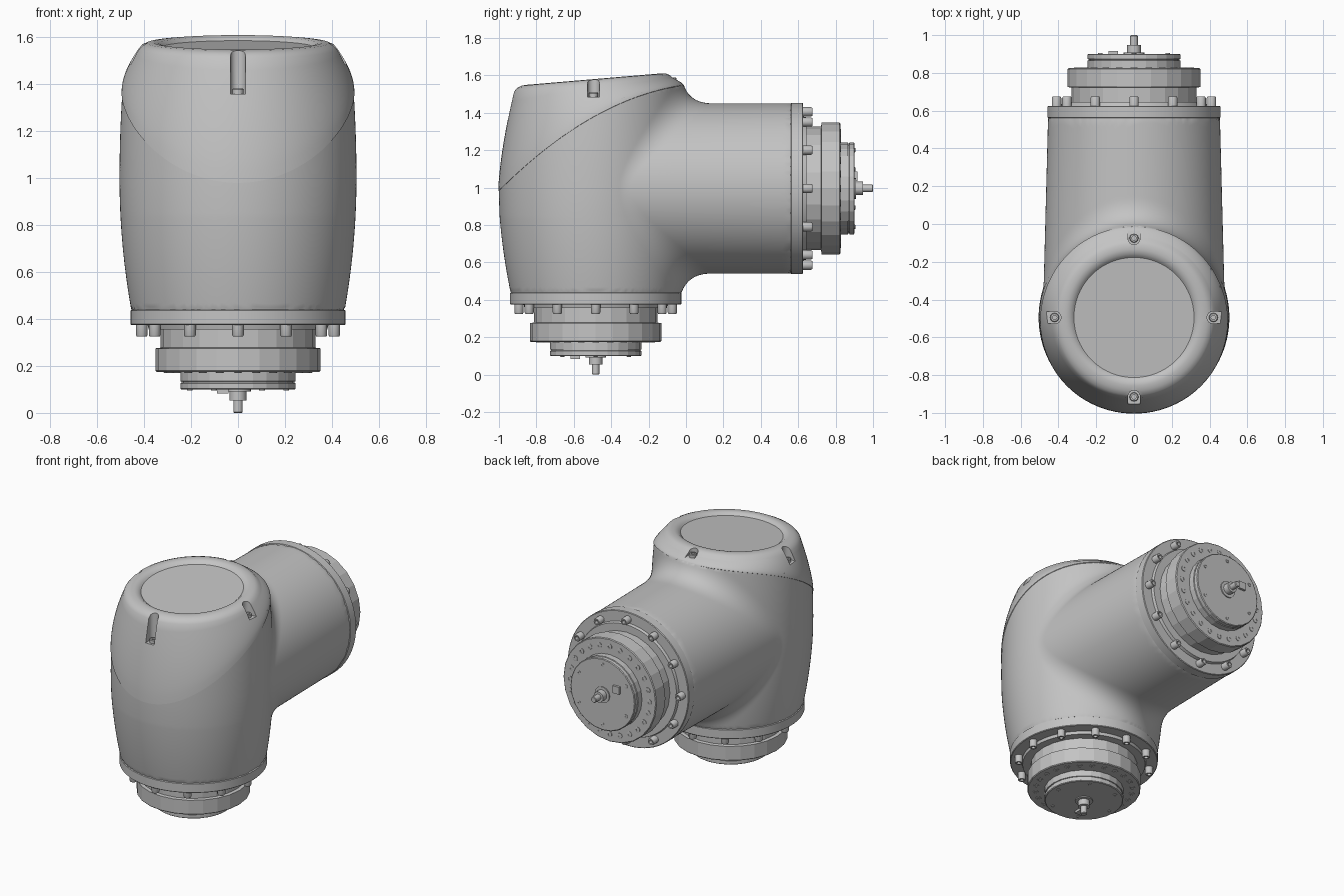
import bpy, bmesh, math
from mathutils import Matrix, Vector

if "Cube" in bpy.data.objects:
    bpy.data.objects.remove(bpy.data.objects["Cube"])

grey = bpy.data.materials.new("light grey")
grey.diffuse_color = (0.55, 0.55, 0.55, 1)
grey.use_nodes = True
grey.node_tree.nodes["Principled BSDF"].inputs["Base Color"].default_value = grey.diffuse_color


def finish(name, bm, angle=35):
    bmesh.ops.recalc_face_normals(bm, faces=bm.faces)
    me = bpy.data.meshes.new(name)
    bm.to_mesh(me)
    bm.free()
    me.materials.append(grey)
    ob = bpy.data.objects.new(name, me)
    bpy.context.collection.objects.link(ob)
    bpy.ops.object.select_all(action='DESELECT')
    ob.select_set(True)
    bpy.context.view_layer.objects.active = ob
    if angle:
        bpy.ops.object.shade_smooth_by_angle(angle=math.radians(angle))
    return ob


def skin(bm, rings):
    """Bridge rings of vertices; a ring of one vertex is a pole."""
    for a, b in zip(rings, rings[1:]):
        n = max(len(a), len(b))
        for i in range(n):
            j = (i + 1) % n
            if len(a) == 1:
                bm.faces.new((a[0], b[i], b[j]))
            elif len(b) == 1:
                bm.faces.new((a[i], b[0], a[j]))
            else:
                bm.faces.new((a[i], b[i], b[j], a[j]))


def lathe(bm, profile, n, mat):
    rings = []
    for r, h in profile:
        count = n if r > 0 else 1
        rings.append([bm.verts.new(mat @ Vector((r * math.cos(2 * math.pi * i / n),
                                                 r * math.sin(2 * math.pi * i / n), h)))
                      for i in range(count)])
    skin(bm, rings)


def screw(bm, r, h, mat):
    """Socket head screw"""
    lathe(bm, [(0, -0.01), (r, -0.01), (r, h * .85), (r * .85, h), (r * .5, h),
               (r * .5, h * .4), (0, h * .4)], 12, mat)


# ---- elbow housing: barrel and side tube blended by a fillet
def barrel_r(z):
    if z < 0.44:
        return 0.45
    if z < 1:
        return 0.505 - 0.05 * ((1 - z) / 0.56) ** 2
    return 0.505 - 0.09 * (z - 1) ** 2 - 2 * max(0, z - 1.55)


def barrel_y(z):
    return -0.483 - 0.012 * min(1, max(0, (z - 0.44) / 0.4))


def seam_z(y):
    t = y + 1
    return 0.98 + 1.01 * t - 0.44 * t * t


def housing(x, y, z):
    by = y - barrel_y(z)
    br = math.hypot(x, by)
    d1 = max(br - barrel_r(z), 0.41 - z, z - seam_z(y) - 0.07 * max(0, -y))
    if y < -0.5:
        return d1
    tz = z - 0.995
    tr = 0.455 if y < 0.565 else 0.449
    wide = min(0.495, tr + 0.026 * max(0, 0.565 - y))
    d2 = max((math.hypot(x / wide, tz / tr) - 1) * tr, y - 0.6)
    dot = x * x / (br * math.hypot(x, tz) + 1e-6)
    k = 0.15 * (1 - dot) + 1e-5
    h = max(0, k - abs(d1 - d2)) / k
    return min(d1, d2) - h * h * k / 4


bm = bmesh.new()
bmesh.ops.create_icosphere(bm, subdivisions=7, radius=1)
for v in bm.verts:
    dx, dy, dz = v.co
    lo, hi = 0.2, 1.3
    for _ in range(15):
        m = (lo + hi) / 2
        if housing(dx * m, dy * m - 0.3, dz * m + 1) < 0:
            lo = m
        else:
            hi = m
    v.co = (dx * lo, dy * lo - 0.3, dz * lo + 1)
finish("elbow_housing", bm)


# ---- slanted top cap with dished lid
CY = -0.495


def lid_z(y):
    return 1.545 + (y + 0.9) * 0.085


N = 96
bm = bmesh.new()
rings = [[bm.verts.new((0, CY, 1.2))]] + [[] for _ in range(17)]
for i in range(N):
    c, s = math.cos(2 * math.pi * i / N), math.sin(2 * math.pi * i / N)
    r0 = 0.49
    for _ in range(6):
        z0 = seam_z(CY + r0 * s)
        r0 = barrel_r(min(z0, 1.549))
    r0 += 0.004
    z1 = lid_z(CY + 0.425 * s) - 0.03
    for j in range(11):
        t = j / 10
        r = r0 + (0.425 - r0) * t ** 1.5
        rings[1 + j].append(bm.verts.new((r * c, CY + r * s, z0 + (z1 - z0) * t)))
    rim = [(.41, -.013), (.388, -.003), (.36, 0), (.337, -.004), (.325, -.014), (.318, -.02)]
    for j, (r, h) in enumerate(rim):
        y = CY + r * s
        rings[12 + j].append(bm.verts.new((r * c, y, lid_z(y) + h)))
rings.append([bm.verts.new((0, CY, lid_z(CY) - 0.02))])
skin(bm, rings)
cap = finish("top_cap", bm, 0)

# ---- four screw pockets cut in the cap shoulder
pockets = [(0, 1.485), (90, 1.567), (180, 1.485), (270, 1.36)]
screws = bmesh.new()
for deg, floor in pockets:
    spin = Matrix.Translation((0, CY, 0)) @ Matrix.Rotation(math.radians(deg), 4, 'Z')
    bm = bmesh.new()
    outline = [(0.6, -0.032), (0.6, 0.032)]
    for k in range(9):
        a = math.pi / 2 + math.pi * k / 8
        outline.append((0.418 + 0.032 * math.cos(a), 0.032 * math.sin(a)))
    low = [bm.verts.new(spin @ Vector((x, y, floor))) for x, y in outline]
    high = [bm.verts.new(spin @ Vector((x, y, 1.75))) for x, y in outline]
    bm.faces.new(low)
    bm.faces.new(high)
    skin(bm, [low, high])
    cutter = finish("pocket_cutter", bm, 0)
    cutter.hide_render = True
    bpy.context.view_layer.objects.active = cap
    mod = cap.modifiers.new("pocket", 'BOOLEAN')
    mod.operation, mod.solver, mod.object = 'DIFFERENCE', 'EXACT', cutter
    bpy.ops.object.modifier_apply(modifier=mod.name)
    bpy.data.objects.remove(cutter)
    screw(screws, 0.024, 0.022, spin @ Matrix.Translation((0.42, 0, floor)))
bpy.ops.object.select_all(action='DESELECT')
cap.select_set(True)
bpy.context.view_layer.objects.active = cap
bpy.ops.object.shade_smooth_by_angle(angle=math.radians(35))
finish("cap_screws", screws)


# ---- drive unit, used under the barrel and on the tube end
def drive(side, mat):
    bm = bmesh.new()
    lathe(bm, [(0, 0), (.452, 0), (.458, .004), (.458, .062), (.454, .066), (.385, .066),
               (.38, .085), (0, .085)], 72, mat)
    finish(side + "_flange", bm)
    bm = bmesh.new()
    lathe(bm, [(0, .05), (.33, .05), (.33, .162), (.352, .165), (.352, .26), (.347, .265),
               (.245, .265), (.245, .305), (.24, .307), (.24, .312), (.245, .314),
               (.245, .337), (.24, .341), (0, .341)], 24, mat)
    finish(side + "_gear_case", bm, 0)
    bm = bmesh.new()
    lathe(bm, [(0, .33), (.055, .33), (.055, .348), (.036, .348), (.036, .387), (.02, .387),
               (.02, .436), (.016, .44), (0, .44)], 20, mat)
    finish(side + "_shaft", bm)
    bm = bmesh.new()
    for n, r, size, t, h in ((12, .41, .025, .066, .049), (24, .3, .018, .265, .004),
                             (6, .205, .012, .341, .004)):
        for i in range(n):
            a = 2 * math.pi * i / n
            place = Matrix.Translation((r * math.cos(a), r * math.sin(a), t))
            screw(bm, size, h, mat @ place)
    finish(side + "_bolts", bm)
    bm = bmesh.new()
    box = Matrix.Translation((-.065, .11, .345)) @ Matrix.Diagonal((.05, .05, .024, 1))
    bmesh.ops.create_cube(bm, size=1, matrix=mat @ box)
    finish(side + "_connector", bm, 0)


drive("lower", Matrix.Translation((0, -0.483, 0.44)) @ Matrix.Rotation(math.pi, 4, 'X'))
drive("rear", Matrix.Translation((0, 0.56, 0.995)) @ Matrix.Rotation(-math.pi / 2, 4, 'X')
      @ Matrix.Rotation(math.pi / 2, 4, 'Z'))
